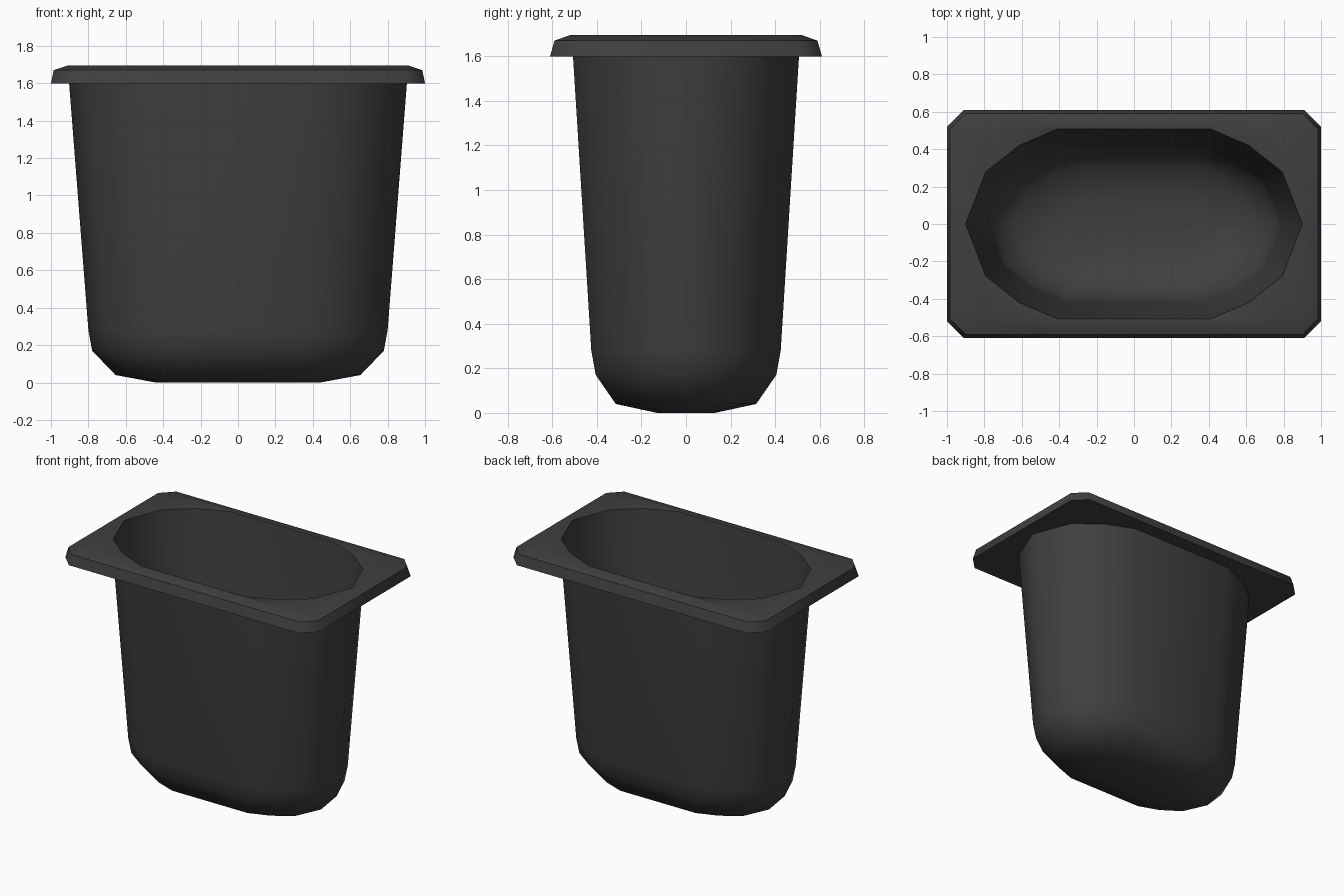
import bpy, bmesh, math

if "Cube" in bpy.data.objects:
    bpy.data.objects.remove(bpy.data.objects["Cube"], do_unlink=True)

plastic = bpy.data.materials.new("charcoal plastic")
plastic.use_nodes = True
COLOUR = (0.05, 0.05, 0.05, 1)
plastic.diffuse_color = COLOUR
plastic.node_tree.nodes["Principled BSDF"].inputs["Base Color"].default_value = COLOUR


def outline(quarter):
    """Mirror a quarter outline (starting on the x axis) into a full loop."""
    half = quarter + [(-x, y) for x, y in reversed(quarter)]
    return half + [(x, -y) for x, y in reversed(half) if y > 0]


OVAL = outline([(1, 0), (0.88, 0.55), (0.68, 0.83), (0.455, 1)])


def oval(x, y, z):
    return [(px * x, py * y, z) for px, py in OVAL]


def plate(x, y, cut, z):
    """Chamfered rectangle whose points pair up with those of the oval."""
    pts = outline([(x, 0), (x, y - cut), (x - cut, y), (0.42, y)])
    return [(px, py, z) for px, py in pts]


def clean(loop):
    """Drop the doubled tip where the mirrored halves meet on the axis."""
    out = []
    for p in loop:
        if not out or p != out[-1]:
            out.append(p)
    return out


def loft(name, loops, cap=False):
    bm = bmesh.new()
    rings = [[bm.verts.new(p) for p in clean(loop)] for loop in loops]
    for a, b in zip(rings, rings[1:]):
        n = len(a)
        for i in range(n):
            j = (i + 1) % n
            bm.faces.new((a[i], a[j], b[j], b[i]))
    if cap:
        bm.faces.new(rings[-1])
    bmesh.ops.recalc_face_normals(bm, faces=bm.faces)
    mesh = bpy.data.meshes.new(name)
    bm.to_mesh(mesh)
    bm.free()
    mesh.materials.append(plastic)
    obj = bpy.data.objects.new(name, mesh)
    bpy.context.collection.objects.link(obj)
    bpy.ops.object.select_all(action="DESELECT")
    obj.select_set(True)
    bpy.context.view_layer.objects.active = obj
    bpy.ops.object.shade_smooth_by_angle(angle=math.radians(50))
    return obj


# Tapered tub: thin outer and inner walls, rounded into a flat floor
WALL = 0.008
PROFILE = [(0.8, 0.425, 0.28), (0.78, 0.405, 0.17),
           (0.655, 0.315, 0.04), (0.44, 0.13, 0.0)]
inner = [oval(x - WALL, y - WALL, z + WALL) for x, y, z in reversed(PROFILE)]
outer = [oval(*p) for p in PROFILE]
TOP = oval(0.9, 0.507, 1.69)
loft("tub_outside", [oval(0.903, 0.507, 1.6)] + outer, cap=True)
lining = loft("tub_inside", [TOP] + inner[::-1], cap=True)
lining.data.flip_normals()

# Wide chamfered rim, flat underneath
loft("rim", [
    TOP,
    plate(0.91, 0.52, 0.07, 1.695),
    plate(0.985, 0.59, 0.085, 1.67),
    plate(1.0, 0.61, 0.09, 1.6),
    oval(0.903, 0.507, 1.6),
])
